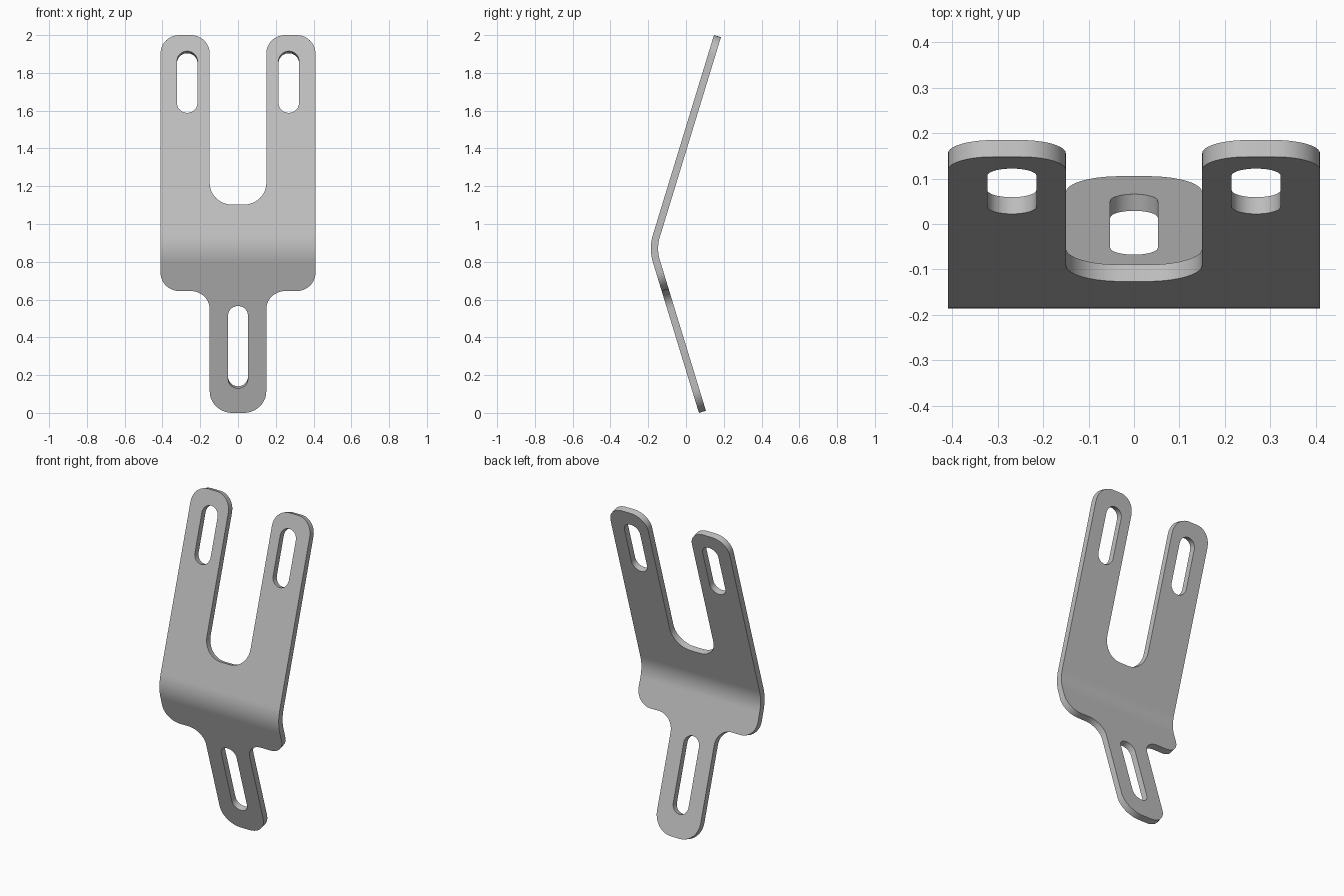
import bpy, bmesh
from math import sin, cos, pi, radians
from mathutils import Vector

if "Cube" in bpy.data.objects:
    bpy.data.objects.remove(bpy.data.objects["Cube"])

THICK = 0.0385            # sheet thickness
RADIUS = 0.25             # outer bend radius
ANGLE = radians(17)       # tilt of each leg
HALF_ARC = RADIUS * ANGLE
BEND_Z, FRONT_Y = 0.87, -0.186


def rounded(corners, steps=10):
    """Right-angled outline whose corners (x, s, r) are rounded by r."""
    points = []
    for i, (x, s, r) in enumerate(corners):
        p = Vector((x, s, 0))
        u = (Vector((*corners[i - 1][:2], 0)) - p).normalized()
        v = (Vector((*corners[(i + 1) % len(corners)][:2], 0)) - p).normalized()
        centre = p + r * (u + v)
        for k in range(steps + 1):
            t = pi / 2 * k / steps
            points.append(centre - r * (v * cos(t) + u * sin(t)))
    return points


def slot(x, low, high, half):
    return rounded([(x - half, low, half), (x + half, low, half),
                    (x + half, high, half), (x - half, high, half)])


def bend(co):
    """Wrap the flat sheet (x, along, depth) around the bend."""
    x, s, depth = co
    arc = max(-HALF_ARC, min(HALF_ARC, s))
    phi, extra, r = arc / RADIUS, s - arc, RADIUS - depth
    return Vector((x, FRONT_Y + RADIUS - r * cos(phi) + extra * sin(phi),
                   BEND_Z + r * sin(phi) + extra * cos(phi)))


# Flat outline: right half, then its mirror image
half = [(0.15, -0.9076, 0.12), (0.15, -0.233, 0.1), (0.41, -0.233, 0.1),
        (0.41, 1.1795, 0.1), (0.15, 1.1795, 0.1), (0.15, 0.2405, 0.12)]
outline = half + [(-x, s, r) for x, s, r in reversed(half)]
loops = [rounded(outline), slot(0, -0.772, -0.316, 0.0525),
         slot(0.269, 0.749, 1.0906, 0.054), slot(-0.269, 0.749, 1.0906, 0.054)]

bm = bmesh.new()
for loop in loops:
    verts = [bm.verts.new(p) for p in loop]
    for a, b in zip(verts, verts[1:] + verts[:1]):
        bm.edges.new((a, b))
bmesh.ops.remove_doubles(bm, verts=bm.verts[:], dist=0.0001)
bmesh.ops.triangle_fill(bm, edges=bm.edges[:], use_beauty=True, normal=(0, 0, 1))

# Cuts across the bend, with one extra just outside each end to keep the legs flat
cuts = [HALF_ARC * (k / 6 - 1) for k in range(13)] + [-HALF_ARC - 0.008, HALF_ARC + 0.008]
for s in cuts:
    bmesh.ops.bisect_plane(bm, geom=bm.verts[:] + bm.edges[:] + bm.faces[:], dist=1e-6,
                           plane_co=(0, s, 0), plane_no=(0, 1, 0))

# Thicken and bend
ext = bmesh.ops.extrude_face_region(bm, geom=bm.faces[:], use_keep_orig=True)
for v in ext["geom"]:
    if isinstance(v, bmesh.types.BMVert):
        v.co.z += THICK
for v in bm.verts:
    v.co = bend(v.co)
bmesh.ops.recalc_face_normals(bm, faces=bm.faces[:])

mesh = bpy.data.meshes.new("bent_bracket")
bm.to_mesh(mesh)
bm.free()
bracket = bpy.data.objects.new("bent_bracket", mesh)
bpy.context.collection.objects.link(bracket)

# Plain grey metal
grey = bpy.data.materials.new("grey_metal")
grey.use_nodes = True
colour = (0.52, 0.52, 0.52, 1)
grey.diffuse_color = colour
grey.node_tree.nodes["Principled BSDF"].inputs["Base Color"].default_value = colour
mesh.materials.append(grey)

bpy.ops.object.select_all(action="DESELECT")
bracket.select_set(True)
bpy.context.view_layer.objects.active = bracket
bpy.ops.object.shade_smooth_by_angle(angle=radians(30))
